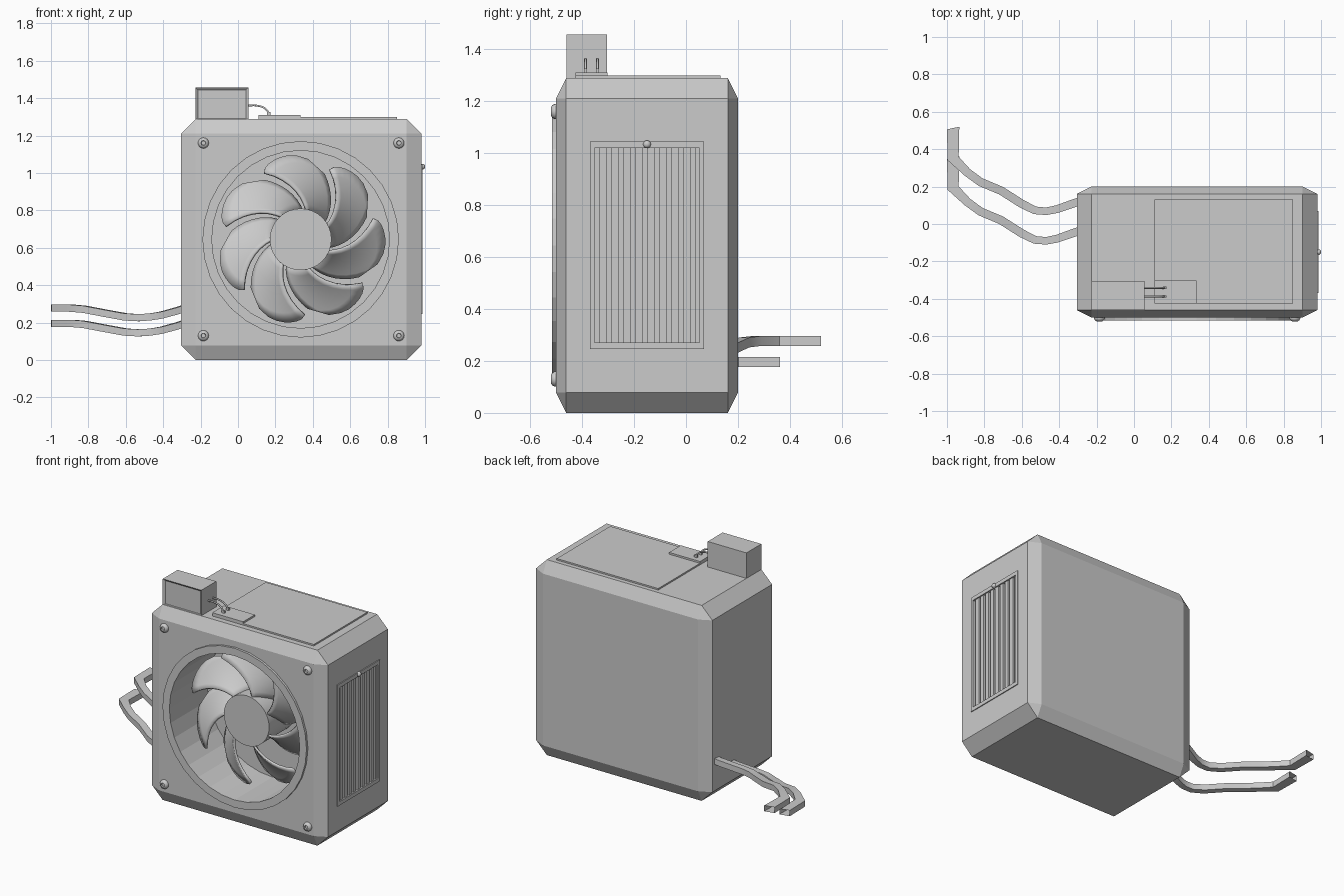
import bpy, bmesh, math
from mathutils import Vector, Matrix

if "Cube" in bpy.data.objects:
    bpy.data.objects.remove(bpy.data.objects["Cube"])

CX, CZ = 0.335, 0.645          # fan centre


def finish(name, bm, smooth=None):
    bmesh.ops.recalc_face_normals(bm, faces=bm.faces)
    me = bpy.data.meshes.new(name)
    bm.to_mesh(me)
    bm.free()
    ob = bpy.data.objects.new(name, me)
    bpy.context.collection.objects.link(ob)
    bpy.ops.object.select_all(action='DESELECT')
    ob.select_set(True)
    bpy.context.view_layer.objects.active = ob
    if smooth:
        bpy.ops.object.shade_smooth_by_angle(angle=math.radians(smooth))
    return ob


def box_bm(x0, x1, y0, y1, z0, z1):
    bm = bmesh.new()
    bmesh.ops.create_cube(bm, size=1)
    for v in bm.verts:
        v.co = ((x0 + x1) / 2 + v.co.x * (x1 - x0), (y0 + y1) / 2 + v.co.y * (y1 - y0),
                (z0 + z1) / 2 + v.co.z * (z1 - z0))
    return bm


def box(name, *ext):
    return finish(name, box_bm(*ext))


def lathe(name, profile, loc, rot=0, n=32, smooth=None):
    """Spin (radius, y) points about the y axis; rot turns the part about z."""
    bm = bmesh.new()
    mat = Matrix.Translation(loc) @ Matrix.Rotation(rot, 4, 'Z')
    rings = [[bm.verts.new(mat @ Vector((r * math.cos(2 * math.pi * i / n), d,
                                         r * math.sin(2 * math.pi * i / n))))
              for i in range(n)] for r, d in profile]
    for a, b in zip(rings, rings[1:]):
        for i in range(n):
            j = (i + 1) % n
            bm.faces.new((a[i], a[j], b[j], b[i]))
    if profile[0] != profile[-1]:
        bm.faces.new(rings[0])
        bm.faces.new(rings[-1])
    else:
        bmesh.ops.remove_doubles(bm, verts=bm.verts, dist=1e-5)
    return finish(name, bm, smooth)


def cut(ob, cutter):
    m = ob.modifiers.new("cut", 'BOOLEAN')
    m.operation, m.solver, m.object = 'DIFFERENCE', 'EXACT', cutter
    bpy.context.view_layer.objects.active = ob
    bpy.ops.object.modifier_apply(modifier=m.name)
    bpy.data.objects.remove(cutter, do_unlink=True)


# Chamfered housing (beveled at double depth, then squashed in y)
bm = box_bm(-0.305, 0.98, -1.0, 0.4, 0, 1.288)
bmesh.ops.bevel(bm, geom=bm.edges[:], offset=0.078, segments=1, affect='EDGES')
for v in bm.verts:
    v.co.y *= 0.5
housing = finish("housing", bm)
cut(housing, lathe("fan_cutter", [(0.475, -0.6), (0.475, -0.12)], (CX, 0, CZ)))
cut(housing, box("vent_cutter", 0.945, 1.1, -0.352, 0.052, 0.27, 1.02))

# Raised ring round the fan opening
lathe("fan_ring", [(0.475, -0.495), (0.475, -0.515), (0.525, -0.515), (0.525, -0.495),
                   (0.475, -0.495)], (CX, 0, CZ))

# Fan hub and seven swept blades
lathe("fan_hub", [(0.165, -0.12), (0.165, -0.39)], (CX, 0, CZ), smooth=30)
R_TIP = [0.405, 0.425, 0.437, 0.445, 0.45, 0.452, 0.447, 0.43, 0.37]
NT, NR = len(R_TIP), 8
for k in range(7):
    bm = bmesh.new()
    grid = []
    for i, tip in enumerate(R_TIP):
        t = i / (NT - 1)
        row = []
        for j in range(NR):
            r = 0.15 + (tip - 0.15) * j / (NR - 1)
            ang = math.radians(29 + (r - 0.165) * 160 - t * 43 + k * 360 / 7)
            y = -0.375 + 0.16 * t * (1 - 0.8 * (r - 0.15))
            row.append(bm.verts.new((CX + r * math.cos(ang), y, CZ + r * math.sin(ang))))
        grid.append(row)
    for a, b in zip(grid, grid[1:]):
        for j in range(NR - 1):
            bm.faces.new((a[j], a[j + 1], b[j + 1], b[j]))
    blade = finish(f"fan_blade_{k + 1}", bm, 40)
    sol = blade.modifiers.new("thickness", 'SOLIDIFY')
    sol.thickness, sol.offset = 0.014, 0
    bpy.ops.object.modifier_apply(modifier=sol.name)

# Corner screws with a socket
for x in (-0.185, 0.86):
    for z in (0.13, 1.16):
        lathe("corner_screw", [(0.029, -0.495), (0.029, -0.506), (0.024, -0.515), (0.016, -0.52),
                               (0.013, -0.52), (0.011, -0.511)], (x, 0, z), n=16, smooth=40)

# Side vent: frame, slats and knob
for name, ext in (("left", (-0.37, -0.352, 0.245, 1.045)), ("right", (0.052, 0.07, 0.245, 1.045)),
                  ("bottom", (-0.352, 0.052, 0.245, 0.27)), ("top", (-0.352, 0.052, 1.02, 1.045))):
    box(f"vent_frame_{name}", 0.97, 0.986, *ext)
for i in range(9):
    y = -0.334 + i * 0.0461
    box(f"vent_slat_{i + 1}", 0.95, 0.978, y, y + 0.03, 0.265, 1.025)
lathe("vent_knob", [(0.015, -0.975), (0.015, -0.99), (0.011, -0.997), (0.004, -1.0)],
      (0, -0.15, 1.034), rot=math.pi / 2, n=16, smooth=40)

# Lid panels on top
box("top_lid", 0.11, 0.85, -0.425, 0.132, 1.275, 1.298)
box("terminal_plate", 0.11, 0.335, -0.425, -0.303, 1.28, 1.31)

# Display box with recessed screen
bm = box_bm(-0.227, 0.055, -0.46, -0.305, 1.28, 1.456)
front = [f for f in bm.faces if f.calc_center_median().y < -0.45]
bmesh.ops.inset_region(bm, faces=front, thickness=0.017, depth=0)
bmesh.ops.translate(bm, verts=front[0].verts[:], vec=(0, 0.01, 0))
finish("display_box", bm)

# Two thin wires with small connectors
for y in (-0.387, -0.341):
    cu = bpy.data.curves.new("wire", 'CURVE')
    cu.dimensions = '3D'
    cu.bevel_depth, cu.bevel_resolution, cu.use_fill_caps = 0.0055, 1, True
    sp = cu.splines.new('BEZIER')
    pts = [(0.05, 1.36), (0.1, 1.36), (0.148, 1.342), (0.17, 1.308)]
    sp.bezier_points.add(len(pts) - 1)
    for bp, (x, z) in zip(sp.bezier_points, pts):
        bp.co = (x, y, z)
        bp.handle_left_type = bp.handle_right_type = 'AUTO'
    sp.resolution_u = 5
    bpy.context.collection.objects.link(bpy.data.objects.new("wire", cu))
    box("wire_connector", 0.155, 0.175, y - 0.006, y + 0.006, 1.305, 1.325)

# Two open square hoses sweeping out of the left side: x, y, z, width
PATH = [(-0.28, 0.125, 0.278, 0.044), (-0.33, 0.108, 0.262, 0.044), (-0.41, 0.08, 0.24, 0.042),
        (-0.47, 0.068, 0.23, 0.04), (-0.53, 0.073, 0.226, 0.042), (-0.6, 0.108, 0.23, 0.045),
        (-0.71, 0.178, 0.25, 0.045), (-0.82, 0.224, 0.271, 0.045), (-0.89, 0.275, 0.277, 0.045),
        (-0.967, 0.35, 0.277, 0.062), (-0.967, 0.513, 0.277, 0.066)]
for name, dy, dz in (("upper_hose", 0, 0), ("lower_hose", -0.158, -0.081)):
    bm = bmesh.new()
    rings = []
    for i, (x, y, z, w) in enumerate(PATH):
        a, b = PATH[max(i - 1, 0)], PATH[min(i + 1, len(PATH) - 1)]
        side = Vector((-(b[1] - a[1]), b[0] - a[0], 0)).normalized() * w / 2
        if i == len(PATH) - 1:
            side.y = -0.007
        c = Vector((x, y + dy, z + dz))
        up = Vector((0, 0, 0.019))
        rings.append([bm.verts.new(c + s * side + u * up)
                      for s, u in ((1, 1), (-1, 1), (-1, -1), (1, -1))])
    for a, b in zip(rings, rings[1:]):
        for j in range(4):
            bm.faces.new((a[j], a[(j + 1) % 4], b[(j + 1) % 4], b[j]))
    finish(name, bm, 30)
